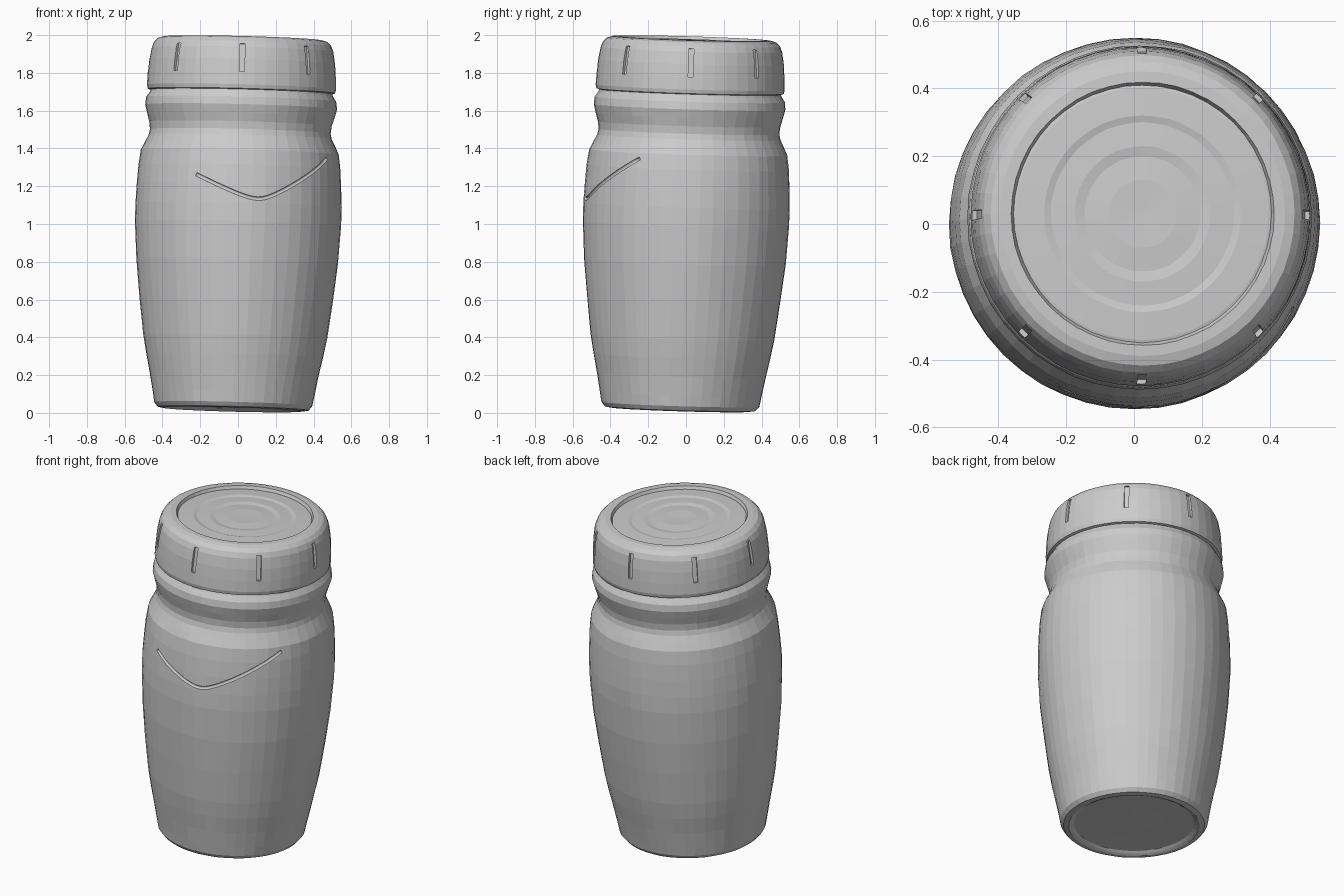
import bpy, bmesh, math, random
from mathutils import Matrix, Vector

if "Cube" in bpy.data.objects:
    bpy.data.objects.remove(bpy.data.objects["Cube"])

random.seed(4)
SEGMENTS = 48

# The whole jar leans slightly towards +x and +y, pivoting at mid height
lean = Vector((0, 0, 1)).rotation_difference(Vector((0.026, 0.031, 1))).to_matrix().to_4x4()
TILT = Matrix.Translation((0, 0, 1)) @ lean @ Matrix.Translation((0, 0, -1))


def add_object(name, mesh, helper=False):
    obj = bpy.data.objects.new(name, mesh)
    bpy.context.collection.objects.link(obj)
    obj.matrix_world = TILT
    obj.hide_render = helper
    return obj


def lathe(name, profile, jitter=0.0):
    """Closed turned solid; the first and last profile points lie on the axis."""
    bm = bmesh.new()
    rings = []
    for r, z in profile:
        if r == 0:
            rings.append([bm.verts.new((0, 0, z))] * SEGMENTS)
            continue
        ring = []
        for i in range(SEGMENTS):
            a = 2 * math.pi * i / SEGMENTS
            rr = r + random.uniform(-jitter, jitter)
            ring.append(bm.verts.new((rr * math.cos(a), rr * math.sin(a), z)))
        rings.append(ring)
    for low, high in zip(rings, rings[1:]):
        for i in range(SEGMENTS):
            j = (i + 1) % SEGMENTS
            corners = list(dict.fromkeys((low[i], low[j], high[j], high[i])))
            bm.faces.new(corners)
    bmesh.ops.recalc_face_normals(bm, faces=bm.faces)
    mesh = bpy.data.meshes.new(name)
    bm.to_mesh(mesh)
    bm.free()
    return add_object(name, mesh)


def cut(target, cutter):
    mod = target.modifiers.new("cut", 'BOOLEAN')
    mod.operation = 'DIFFERENCE'
    mod.solver = 'EXACT'
    mod.object = cutter


# Jar body: recessed base, barrel side, shoulder, neck and neck bead
body_profile = [
    (0, 0.034), (0.18, 0.036), (0.34, 0.034), (0.355, 0.024), (0.37, 0.017),
    (0.40, 0.022), (0.418, 0.045), (0.428, 0.10), (0.447, 0.20), (0.468, 0.30),
    (0.486, 0.40), (0.512, 0.60), (0.534, 0.80), (0.546, 1.00), (0.546, 1.10),
    (0.542, 1.20), (0.535, 1.30), (0.524, 1.38), (0.505, 1.42), (0.486, 1.46),
    (0.479, 1.49), (0.483, 1.53), (0.496, 1.575), (0.508, 1.62), (0.503, 1.66),
    (0.484, 1.69), (0.476, 1.71), (0, 1.71)]
body = lathe("jar_body", body_profile, 0.0012)

# Lid: rounded rim, ring groove and shallow stepped top
lid_profile = [
    (0, 1.70), (0.484, 1.70), (0.496, 1.704), (0.501, 1.725), (0.498, 1.79),
    (0.492, 1.86), (0.481, 1.925), (0.468, 1.955), (0.448, 1.975), (0.42, 1.983),
    (0.388, 1.984), (0.38, 1.966), (0.372, 1.968), (0.29, 1.972), (0.27, 1.967),
    (0.20, 1.971), (0.17, 1.966), (0.10, 1.971), (0, 1.968)]
lid = lathe("lid", lid_profile, 0.0008)

# Eight grip notches around the lid
bm = bmesh.new()
for i in range(8):
    place = (Matrix.Rotation(math.radians(45 * i), 4, 'Z')
             @ Matrix.Translation((0.496, 0, 1.868))
             @ Matrix.Rotation(math.radians(-7), 4, 'Y')
             @ Matrix.Diagonal((0.044, 0.026, 0.15, 1)))
    bmesh.ops.create_cube(bm, size=1, matrix=place)
mesh = bpy.data.meshes.new("notch_cutter")
bm.to_mesh(mesh)
bm.free()
cut(lid, add_object("notch_cutter", mesh, helper=True))


def body_radius(z):
    for (r0, z0), (r1, z1) in zip(body_profile[5:], body_profile[6:]):
        if z0 <= z <= z1:
            return r0 + (r1 - r0) * (z - z0) / (z1 - z0)


# Swooping crease across the front of the body
curve = bpy.data.curves.new("crease_path", 'CURVE')
curve.dimensions = '3D'
curve.bevel_depth = 0.011
curve.bevel_resolution = 1
curve.use_fill_caps = True
spline = curve.splines.new('POLY')
COUNT = 30
spline.points.add(COUNT - 1)
for i, point in enumerate(spline.points):
    deg = -25 + 86 * i / (COUNT - 1)
    d = deg - 11
    slope = 0.0053 if d > 0 else 0.0043
    z = 1.12 + math.hypot(0.035, slope * d) - 0.035
    r = body_radius(z) + 0.001
    a = math.radians(deg)
    point.co = (r * math.sin(a), -r * math.cos(a), z, 1)
path = add_object("crease_path", curve, helper=True)
tube = bpy.data.meshes.new_from_object(path.evaluated_get(bpy.context.evaluated_depsgraph_get()))
bpy.data.objects.remove(path)
bm = bmesh.new()
bm.from_mesh(tube)
bmesh.ops.remove_doubles(bm, verts=bm.verts, dist=0.0001)
bmesh.ops.recalc_face_normals(bm, faces=bm.faces)
bm.to_mesh(tube)
bm.free()
cut(body, add_object("crease_cutter", tube, helper=True))
